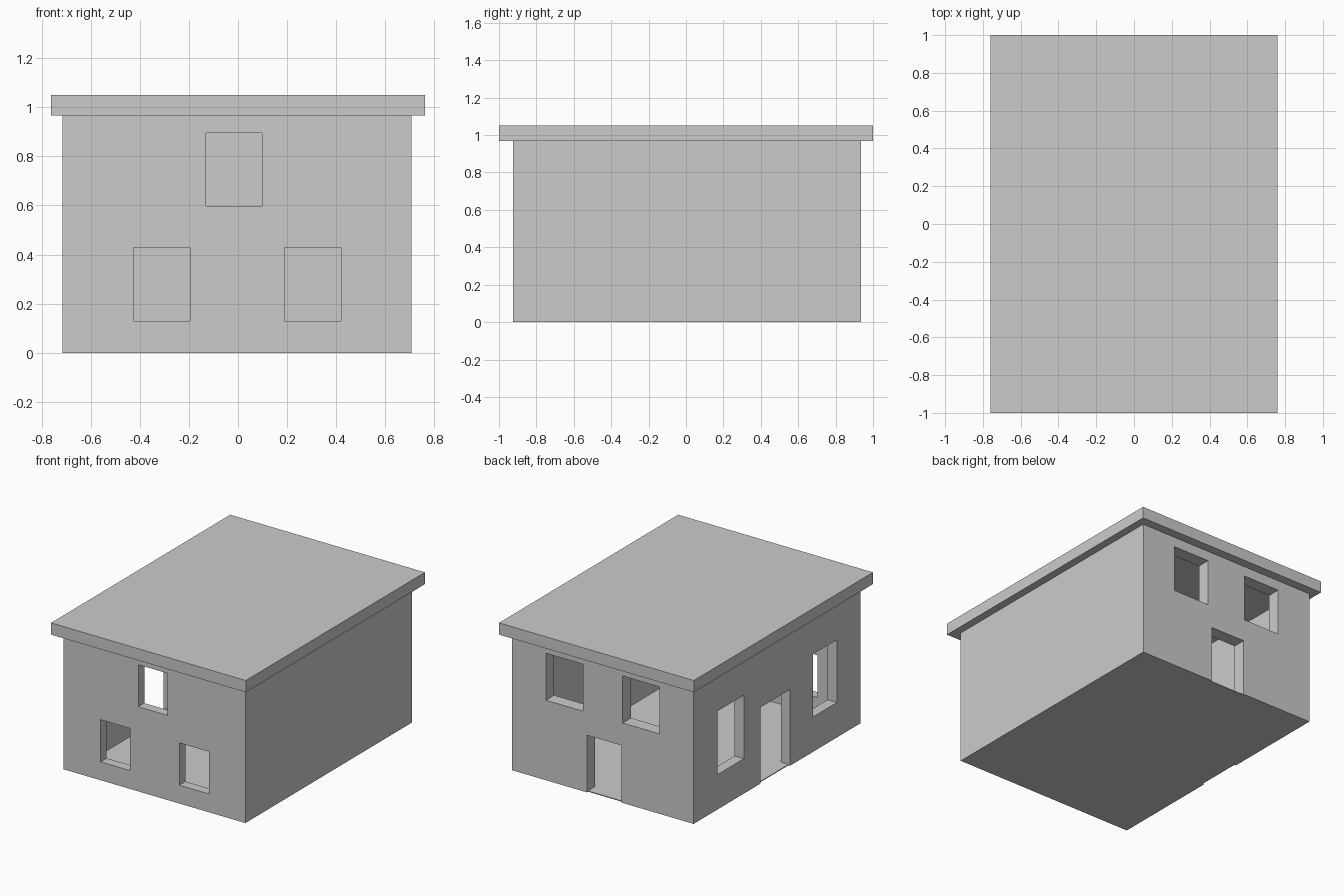
import bpy
import bmesh

if "Cube" in bpy.data.objects:
    bpy.data.objects.remove(bpy.data.objects["Cube"])


def box(name, x0, x1, y0, y1, z0, z1):
    """Axis-aligned box from its limits."""
    bm = bmesh.new()
    bmesh.ops.create_cube(bm, size=1)
    for v in bm.verts:
        v.co = (x1 if v.co.x > 0 else x0,
                y1 if v.co.y > 0 else y0,
                z1 if v.co.z > 0 else z0)
    mesh = bpy.data.meshes.new(name)
    bm.to_mesh(mesh)
    bm.free()
    obj = bpy.data.objects.new(name, mesh)
    bpy.context.collection.objects.link(obj)
    return obj


def cut(target, *limits):
    """Subtract a box from the target and discard the cutter."""
    cutter = box("cutter", *limits)
    cutter.hide_render = True
    mod = target.modifiers.new("opening", 'BOOLEAN')
    mod.operation = 'DIFFERENCE'
    mod.solver = 'EXACT'
    mod.object = cutter
    bpy.context.view_layer.objects.active = target
    bpy.ops.object.modifier_apply(modifier=mod.name)
    bpy.data.objects.remove(cutter)


# House outline, inner faces and heights
X0, X1, Y0, Y1 = -0.715, 0.706, -0.926, 0.936
IX0, IX1, IY0, IY1 = X0 + 0.073, X1 - 0.073, Y0 + 0.067, Y1 - 0.093
EAVES, TOP = 0.967, 1.05

# Hollow wall shell, open inside over both storeys
walls = box("walls", X0, X1, Y0, Y1, 0, EAVES)
cut(walls, IX0, IX1, IY0, IY1, -0.1, TOP)

# Front windows: x0, x1, z0, z1
for x0, x1, z0, z1 in [(-0.425, -0.196, 0.13, 0.428),
                       (0.19, 0.42, 0.13, 0.428),
                       (-0.131, 0.098, 0.598, 0.895)]:
    cut(walls, x0, x1, Y0 - 0.1, IY0 + 0.05, z0, z1)

# Back windows and door
for x0, x1, z0, z1 in [(0.151, 0.44, 0.565, 0.897),
                       (-0.449, -0.161, 0.565, 0.897),
                       (-0.153, 0.12, -0.1, 0.404)]:
    cut(walls, x0, x1, IY1 - 0.05, Y1 + 0.1, z0, z1)

# Left side windows and door: y0, y1, z0, z1
for y0, y1, z0, z1 in [(0.376, 0.667, 0.247, 0.695),
                       (-0.663, -0.395, 0.247, 0.69),
                       (-0.141, 0.188, -0.1, 0.539)]:
    cut(walls, X0 - 0.1, IX0 + 0.05, y0, y1, z0, z1)

# Thin floor slab running under the doorways
inset = 0.012
box("floor", X0 + inset, X1 - inset, Y0 + inset, Y1 - inset, 0, 0.006)

# Flat overhanging roof
box("roof", -0.761, 0.761, -1, 1, EAVES, TOP)
